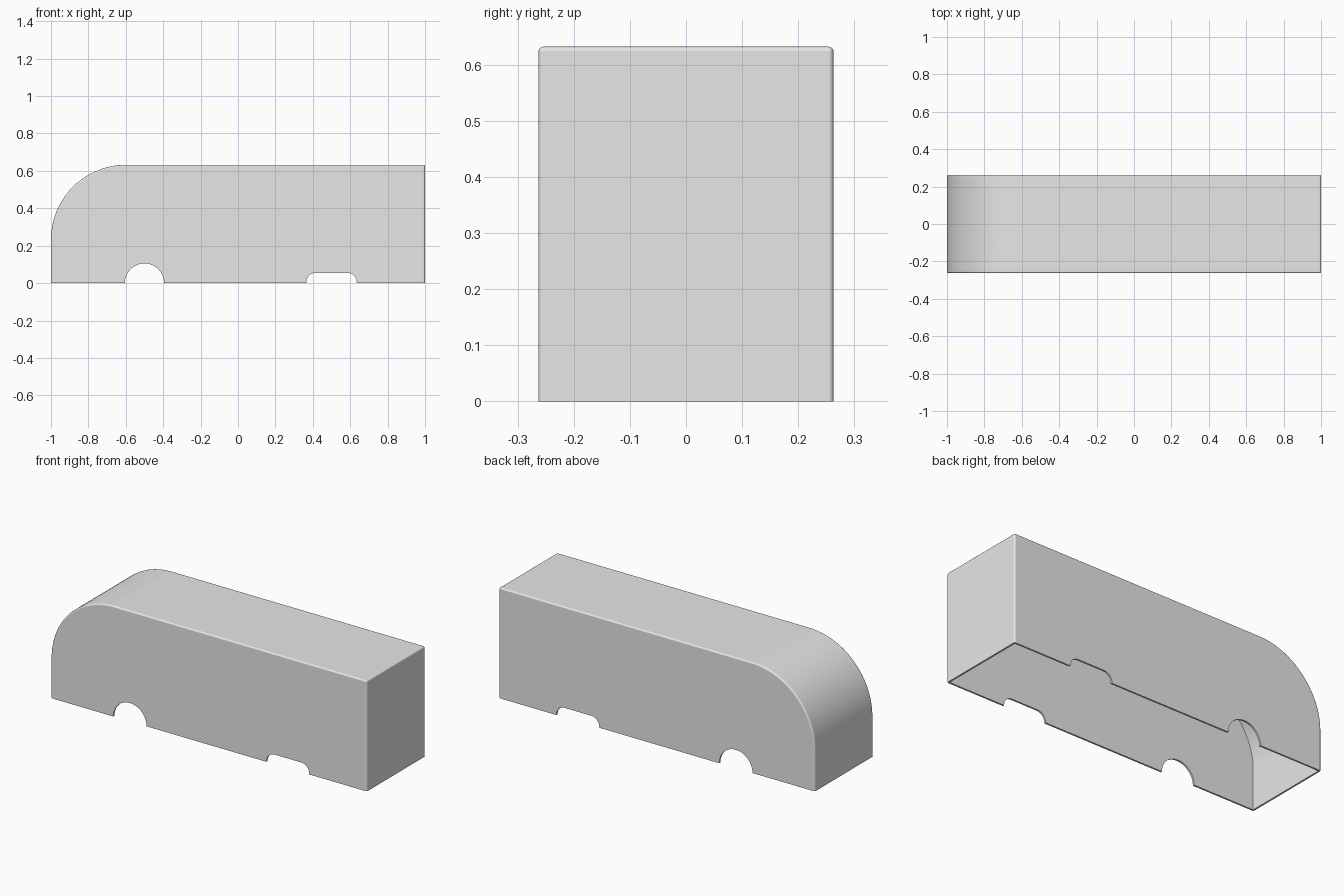
import bpy, bmesh
from math import pi, sin, cos, radians
from mathutils import Vector

default = bpy.data.objects.get("Cube")
if default:
    bpy.data.objects.remove(default)

HALF_LEN, HALF_WIDTH, HEIGHT = 1.0, 0.263, 0.632
NOSE_R, WALL, EDGE_R = 0.4, 0.01, 0.009

grey = bpy.data.materials.new("plain grey")
grey.use_nodes = True
grey.diffuse_color = (0.8, 0.8, 0.8, 1)
grey.node_tree.nodes["Principled BSDF"].inputs["Base Color"].default_value = (0.8, 0.8, 0.8, 1)


def arc(cx, cz, r, start, end, steps):
    angles = [start + (end - start) * i / steps for i in range(steps + 1)]
    return [(cx + r * cos(a), cz + r * sin(a)) for a in angles]


def shell_profile(inset, bottom):
    """Side outline: square tail, quarter-round nose."""
    x, top = HALF_LEN - inset, HEIGHT - inset
    nose = arc(NOSE_R - HALF_LEN, HEIGHT - NOSE_R, NOSE_R - inset, pi / 2, pi, 32)
    return [(x, bottom), (x, top)] + nose + [(-x, bottom)]


def prism(name, outline, half_width, edge_radius=0):
    """Extrude an x-z outline across y, optionally rounding all edges above the base."""
    bm = bmesh.new()
    face = bm.faces.new([bm.verts.new((x, -half_width, z)) for x, z in outline])
    out = bmesh.ops.extrude_face_region(bm, geom=[face])
    moved = [v for v in out["geom"] if isinstance(v, bmesh.types.BMVert)]
    bmesh.ops.translate(bm, verts=moved, vec=Vector((0, 2 * half_width, 0)))
    bmesh.ops.recalc_face_normals(bm, faces=bm.faces[:])
    if edge_radius:
        edges = [e for e in bm.edges if e.calc_face_angle() > radians(40)
                 and max(v.co.z for v in e.verts) > 0.001]
        bmesh.ops.bevel(bm, geom=edges, offset=edge_radius, offset_type='OFFSET',
                        segments=4, profile=0.5, affect='EDGES')
    mesh = bpy.data.meshes.new(name)
    bm.to_mesh(mesh)
    bm.free()
    mesh.materials.append(grey)
    obj = bpy.data.objects.new(name, mesh)
    bpy.context.collection.objects.link(obj)
    return obj


# Outer body with softened edges
body = prism("body_shell", shell_profile(0, 0), HALF_WIDTH, EDGE_R)

# Hollow inside, round wheel arch and flat-topped rear cutout
arch = [(-0.395, -0.1)] + arc(-0.5, 0, 0.105, 0, pi, 32) + [(-0.605, -0.1)]
slot = ([(0.635, -0.1)] + arc(0.585, 0.005, 0.05, 0, pi / 2, 10)
        + arc(0.415, 0.005, 0.05, pi / 2, pi, 10) + [(0.365, -0.1)])
cutters = [
    prism("cavity_cutter", shell_profile(WALL, -0.1), HALF_WIDTH - WALL),
    prism("wheel_arch_cutter", arch, 0.5),
    prism("rear_slot_cutter", slot, 0.5),
]

bpy.ops.object.select_all(action='DESELECT')
body.select_set(True)
bpy.context.view_layer.objects.active = body
for cutter in cutters:
    cutter.hide_render = True
    mod = body.modifiers.new(cutter.name, 'BOOLEAN')
    mod.operation, mod.solver, mod.object = 'DIFFERENCE', 'EXACT', cutter
    bpy.ops.object.modifier_apply(modifier=mod.name)
    bpy.data.objects.remove(cutter)

# Smooth nose and edges, flat panels
bpy.ops.object.shade_smooth_by_angle(angle=radians(35))
weighted = body.modifiers.new("panel normals", 'WEIGHTED_NORMAL')
weighted.keep_sharp = True
